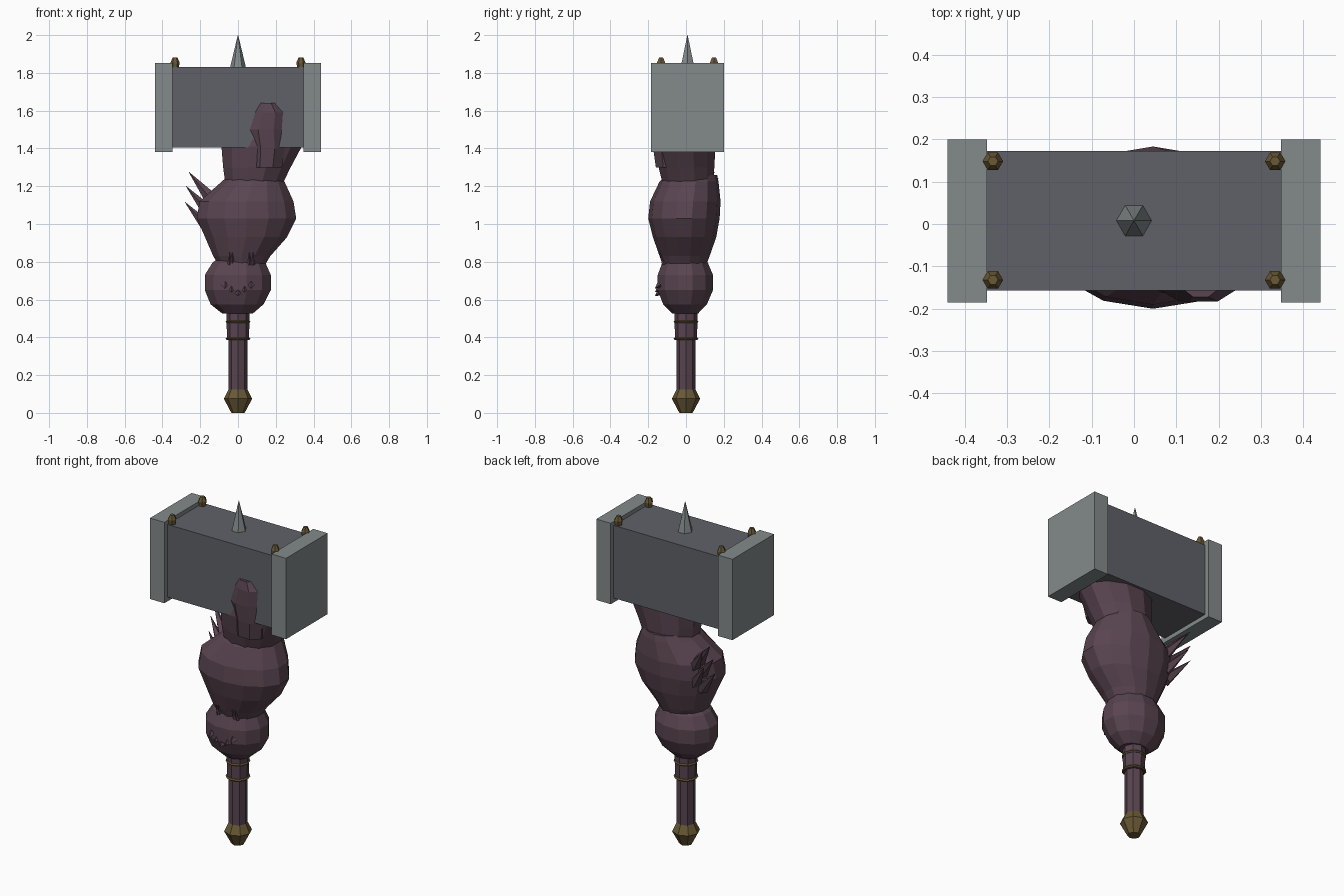
import bpy, bmesh
from math import cos, sin, pi
from mathutils import Vector

cube = bpy.data.objects.get("Cube")
if cube:
    bpy.data.objects.remove(cube, do_unlink=True)


def material(name, rgb):
    m = bpy.data.materials.new(name)
    m.use_nodes = True
    m.diffuse_color = (*rgb, 1)
    m.node_tree.nodes["Principled BSDF"].inputs["Base Color"].default_value = (*rgb, 1)
    return m


PURPLE = material("dusky purple", (0.10, 0.058, 0.08))
STEEL = material("pale steel", (0.23, 0.255, 0.26))
IRON = material("dark iron", (0.115, 0.12, 0.14))
BRASS = material("old brass", (0.14, 0.098, 0.036))


def finish(name, bm, mat):
    bmesh.ops.recalc_face_normals(bm, faces=bm.faces)
    mesh = bpy.data.meshes.new(name)
    bm.to_mesh(mesh)
    bm.free()
    mesh.materials.append(mat)
    obj = bpy.data.objects.new(name, mesh)
    bpy.context.collection.objects.link(obj)
    return obj


def loft(name, rings, sides, mat, turn=0.5):
    """Stack of elliptical rings given as z, x range, y range."""
    bm = bmesh.new()
    loops = []
    for z, x0, x1, y0, y1 in rings:
        loop = []
        for i in range(sides):
            a = 2 * pi * (i + turn) / sides
            loop.append(bm.verts.new(((x0 + x1) / 2 + (x1 - x0) / 2 * cos(a),
                                      (y0 + y1) / 2 + (y1 - y0) / 2 * sin(a), z)))
        loops.append(loop)
    for low, high in zip(loops, loops[1:]):
        for i in range(sides):
            j = (i + 1) % sides
            bm.faces.new((low[i], low[j], high[j], high[i]))
    bm.faces.new(loops[0])
    bm.faces.new(loops[-1])
    return finish(name, bm, mat)


def lathe(name, profile, sides, mat, centre=(0, 0)):
    x, y = centre
    return loft(name, [(z, x - r, x + r, y - r, y + r) for z, r in profile], sides, mat, 0)


def box(name, low, high, mat):
    bm = bmesh.new()
    bmesh.ops.create_cube(bm, size=1)
    for v in bm.verts:
        v.co = [(a + b) / 2 + c * (b - a) for a, b, c in zip(low, high, v.co)]
    return finish(name, bm, mat)


def spike(name, base, tip, radius, mat, sides=5):
    base, tip = Vector(base), Vector(tip)
    bm = bmesh.new()
    bmesh.ops.create_cone(bm, cap_ends=True, segments=sides, radius1=radius,
                          radius2=0.001, depth=(tip - base).length)
    turn = (tip - base).to_track_quat('Z', 'Y')
    for v in bm.verts:
        v.co = turn @ v.co + (base + tip) / 2
    return finish(name, bm, mat)


# Handle with pommel and bands
lathe("pommel", [(0, 0.035), (0.075, 0.075), (0.125, 0.05)], 8, BRASS)
lathe("grip", [(0.12, 0.05), (0.4, 0.05)], 8, PURPLE)
lathe("grip_collar", [(0.385, 0.058), (0.54, 0.062)], 8, PURPLE)
for label, z in (("lower", 0.393), ("upper", 0.483)):
    lathe(label + "_band", [(z - 0.006, 0.06), (z, 0.066), (z + 0.006, 0.06)], 12, BRASS)

# Lower bulb, swollen body and wrist
loft("lower_bulb", [(0.525, -0.085, 0.08, -0.075, 0.065), (0.575, -0.15, 0.14, -0.125, 0.115),
                    (0.65, -0.182, 0.18, -0.155, 0.148), (0.73, -0.182, 0.18, -0.155, 0.148),
                    (0.795, -0.14, 0.15, -0.13, 0.12), (0.825, -0.1, 0.11, -0.1, 0.09)], 12, PURPLE)
loft("body", [(0.79, -0.11, 0.15, -0.125, 0.11), (0.83, -0.135, 0.175, -0.14, 0.125),
              (0.93, -0.18, 0.265, -0.175, 0.16), (1.03, -0.225, 0.315, -0.2, 0.178),
              (1.12, -0.21, 0.3, -0.19, 0.183), (1.225, -0.09, 0.25, -0.14, 0.172),
              (1.26, -0.05, 0.22, -0.1, 0.165)], 14, PURPLE)
loft("wrist", [(1.2, -0.07, 0.235, -0.125, 0.15), (1.3, -0.085, 0.285, -0.15, 0.155),
               (1.41, -0.095, 0.345, -0.168, 0.162), (1.5, -0.03, 0.3, -0.155, 0.174),
               (1.6, 0.04, 0.24, -0.1, 0.12)], 12, PURPLE)

# Thumb lying over the front of the hammer head
thumb = loft("thumb", [(1.3, 0.06, 0.24, -0.165, -0.02), (1.4, 0.06, 0.255, -0.18, -0.02),
                       (1.5, 0.04, 0.255, -0.187, -0.06), (1.59, 0.08, 0.25, -0.187, -0.08),
                       (1.64, 0.11, 0.205, -0.175, -0.1)], 8, PURPLE)

# Quills on the back of the right side
for i, tip in enumerate([(-0.26, 0.15, 1.275), (-0.275, 0.14, 1.2), (-0.28, 0.13, 1.115),
                         (-0.225, 0.17, 1.24), (-0.235, 0.17, 1.15)]):
    root = (tip[0] * 0.55, tip[1] * 0.55, tip[2] - 0.14)
    spike(f"quill_{i + 1}", root, tip, 0.036, PURPLE)

# Small claws and ridges on the front of the lower bulb
for i, x in enumerate((-0.045, -0.03, 0.06, 0.08)):
    spike(f"claw_{i + 1}", (x, -0.115, 0.785), (x, -0.14, 0.85), 0.012, PURPLE, 4)
for i in range(5):
    x = (i - 2) * 0.035
    z = 0.62 + abs(i - 2) * 0.02
    spike(f"ridge_{i + 1}", (x, -0.135, z + 0.02), (x, -0.163, z), 0.022, PURPLE, 4)

# Hammer head
box("hammer_block", (-0.35, -0.157, 1.405), (0.35, 0.172, 1.83), IRON)
for label, s in (("left", 1), ("right", -1)):
    x0, x1 = sorted((s * 0.347, s * 0.44))
    box(label + "_striking_plate", (x0, -0.185, 1.38), (x1, 0.2, 1.853), STEEL)
    for end, y in (("front", -0.132), ("back", 0.148)):
        lathe(f"{label}_{end}_stud", [(1.8, 0.016), (1.856, 0.024), (1.882, 0.012)],
              6, BRASS, (s * 0.333, y))
lathe("top_spike", [(1.82, 0.044), (2.0, 0.001)], 6, STEEL, (0, 0.008))
